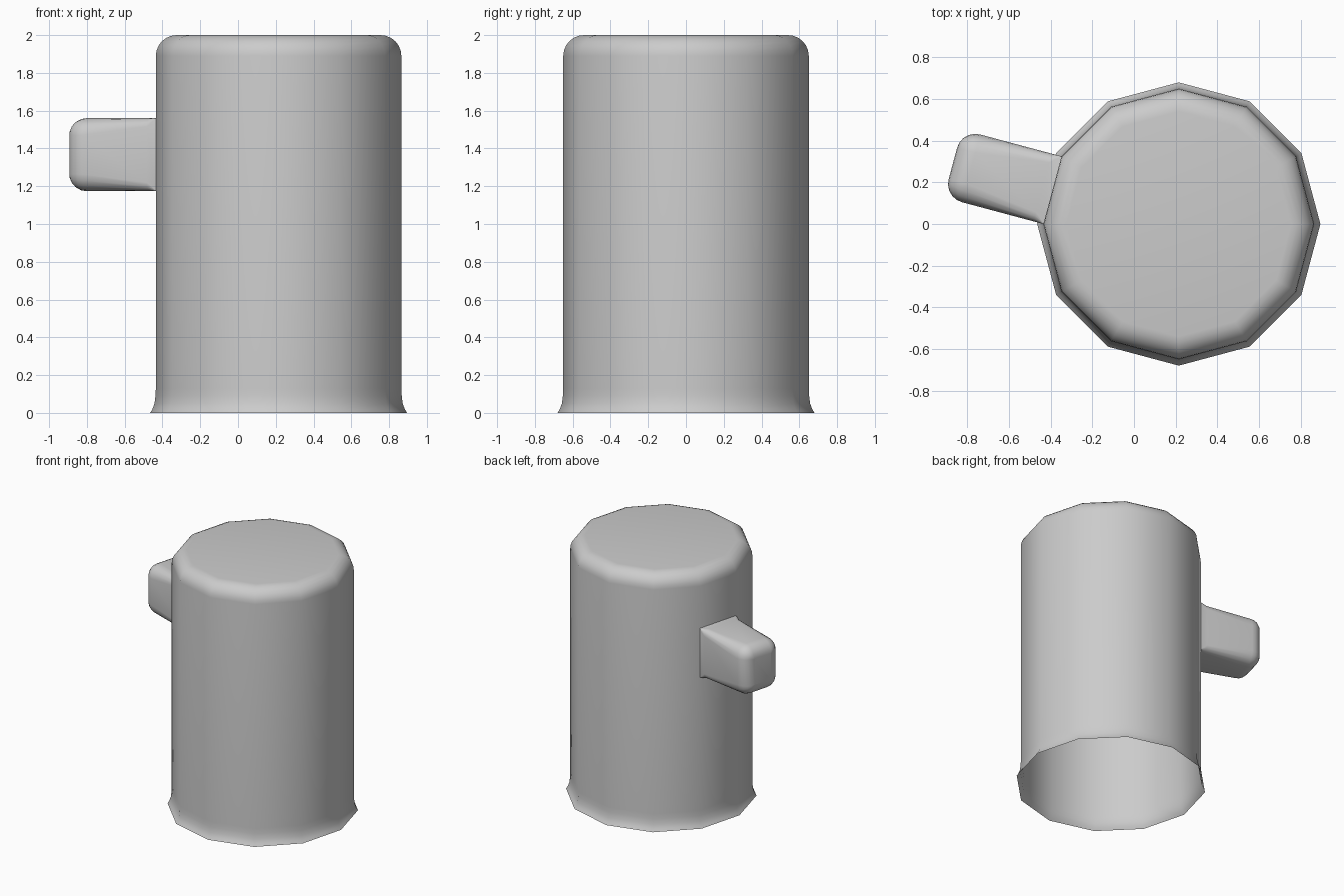
import bpy
import bmesh
from math import sin, cos, pi, radians
from mathutils import Vector

cube = bpy.data.objects.get("Cube")
if cube:
    bpy.data.objects.remove(cube)

GREY = (0.6, 0.6, 0.6, 1.0)
grey = bpy.data.materials.new("plain grey")
grey.use_nodes = True
grey.diffuse_color = GREY
grey.node_tree.nodes["Principled BSDF"].inputs["Base Color"].default_value = GREY

SIDES = 12
RADIUS = 0.65
HEIGHT = 2.0
CENTRE = Vector((0.215, 0, 0))


def loft(name, rings, cap_start=False, cap_end=False):
    """Skin a list of equal-length closed rings of points."""
    bm = bmesh.new()
    loops = [[bm.verts.new(p) for p in ring] for ring in rings]
    n = len(loops[0])
    for a, b in zip(loops, loops[1:]):
        for i in range(n):
            j = (i + 1) % n
            bm.faces.new((a[i], a[j], b[j], b[i]))
    if cap_start:
        bm.faces.new(loops[0][::-1])
    if cap_end:
        bm.faces.new(loops[-1])
    bmesh.ops.remove_doubles(bm, verts=bm.verts, dist=0.0001)
    bmesh.ops.recalc_face_normals(bm, faces=bm.faces)
    mesh = bpy.data.meshes.new(name)
    bm.to_mesh(mesh)
    bm.free()
    mesh.materials.append(grey)
    obj = bpy.data.objects.new(name, mesh)
    bpy.context.collection.objects.link(obj)
    bpy.ops.object.select_all(action='DESELECT')
    obj.select_set(True)
    bpy.context.view_layer.objects.active = obj
    bpy.ops.object.shade_smooth_by_angle(angle=radians(50))
    return obj


# Body: open twelve-sided shell, flared foot and rounded top rim
profile = [(0.68, 0), (0.668, 0.02), (0.657, 0.05), (0.652, 0.09), (RADIUS, 0.13)]
BEVEL = 0.11
for k in range(7):
    a = k * pi / 12
    profile.append((RADIUS - BEVEL * (1 - cos(a)), HEIGHT - BEVEL * (1 - sin(a))))
body_rings = [[CENTRE + Vector((r * cos(2 * pi * i / SIDES), r * sin(2 * pi * i / SIDES), z))
               for i in range(SIDES)] for r, z in profile]
loft("body", body_rings, cap_end=True)

# Handle: grows out of one body panel, square at the root, rounded at the tip
ANGLE = radians(165)
out = Vector((cos(ANGLE), sin(ANGLE), 0))
side = Vector((-sin(ANGLE), cos(ANGLE), 0))
root = CENTRE + out * RADIUS * cos(pi / SIDES) + Vector((0, 0, 1.367))
HALF_W = RADIUS * sin(pi / SIDES)
HALF_H = 0.193
LENGTH = 0.495
ROUND = 0.09


def handle_ring(dist, inset, radius):
    """Rounded rectangle across the handle at a distance from the body."""
    w, h = HALF_W - inset - radius, HALF_H - inset - radius
    points = []
    for q, (sx, sz) in enumerate([(1, 1), (-1, 1), (-1, -1), (1, -1)]):
        for k in range(5):
            a = (q + k / 4) * pi / 2
            points.append(root + out * dist
                          + side * (sx * w + radius * cos(a))
                          + Vector((0, 0, sz * h + radius * sin(a))))
    return points


handle_rings = [handle_ring(0, 0, 0.001), handle_ring(0.05, 0, 0.045)]
for k in range(6):
    a = k * pi / 10
    inset = ROUND * (1 - cos(a))
    handle_rings.append(handle_ring(LENGTH - ROUND * (1 - sin(a)), inset,
                                    max(ROUND - inset, 0.002)))
loft("handle", handle_rings, cap_end=True)
